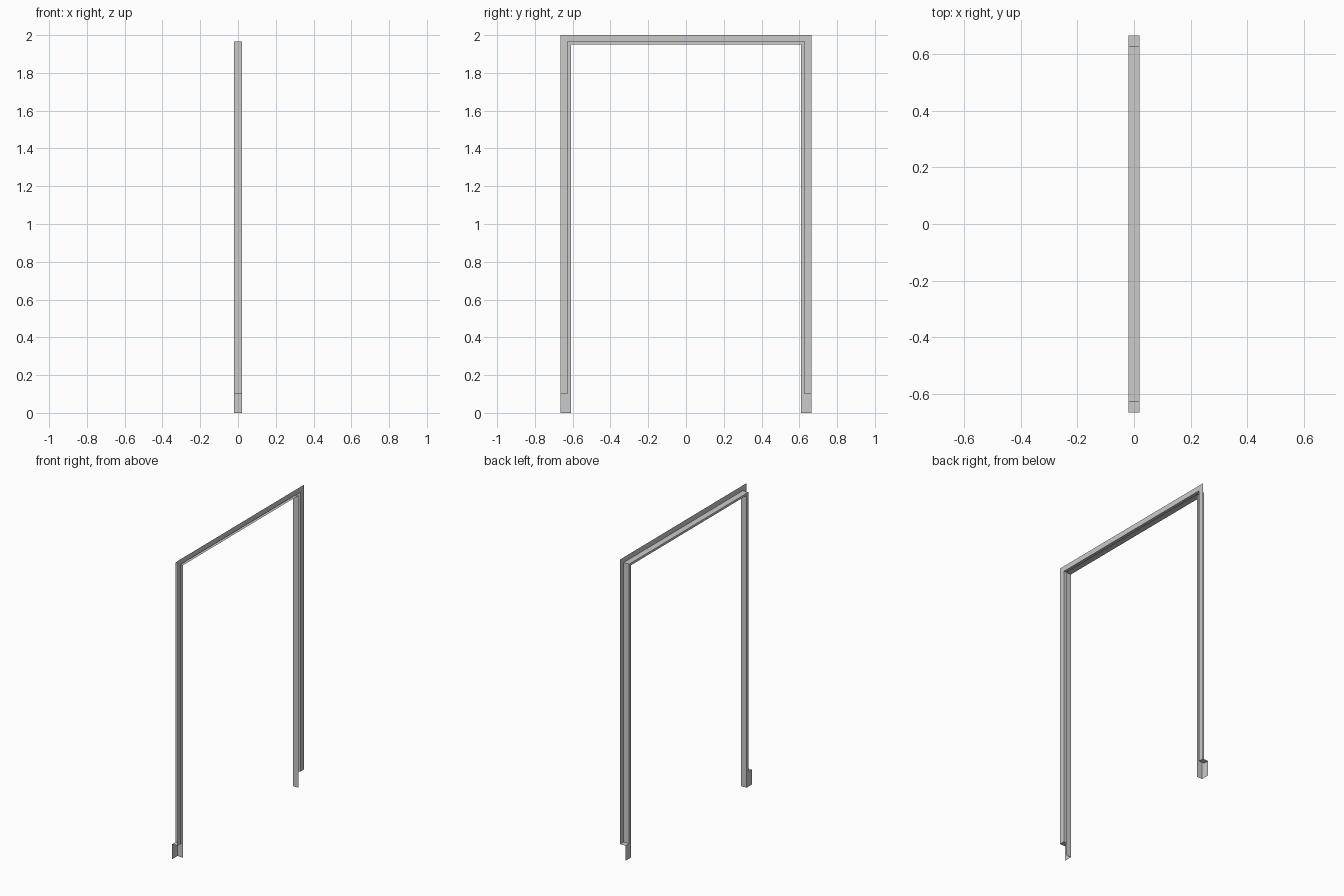
import bpy

if "Cube" in bpy.data.objects:
    bpy.data.objects.remove(bpy.data.objects["Cube"])

X = 0.02                      # half depth of the frame
OUTER, STEP, INNER = 0.665, 0.628, 0.61   # half widths
FOOT_H = 0.1


def make_object(name, faces):
    """Build a sheet object from a list of corner loops, welding shared corners."""
    verts, index, polys = [], {}, []
    for face in faces:
        poly = []
        for co in face:
            key = tuple(round(c, 5) for c in co)
            if key not in index:
                index[key] = len(verts)
                verts.append(key)
            poly.append(index[key])
        polys.append(poly)
    mesh = bpy.data.meshes.new(name)
    mesh.from_pydata(verts, [], polys)
    mesh.update()
    obj = bpy.data.objects.new(name, mesh)
    bpy.context.collection.objects.link(obj)
    return obj


# Folded sheet profile: (depth x, half width, top height)
profile = [
    (X, OUTER, 2.0),       # outer flange edge
    (X, STEP, 1.965),      # flange root
    (-X, STEP, 1.965),     # back of outer web
    (-X, INNER, 1.95),     # back of groove
    (X, INNER, 1.95),      # front of inner web
]


def arch(x, w, top):
    return [(x, -w, FOOT_H), (x, -w, top), (x, w, top), (x, w, FOOT_H)]


# Sweep the profile up one post, across the head and down the other post
faces = []
for p, q in zip(profile, profile[1:]):
    a, b = arch(*p), arch(*q)
    for i in range(3):
        faces.append([a[i], a[i + 1], b[i + 1], b[i]])
make_object("door_frame", faces)

# Feet: small ledge, wide rear plate and inner web below each post
for side, s in (("left", -1), ("right", 1)):
    o, m, n = s * OUTER, s * STEP, s * INNER
    h = FOOT_H
    foot = [
        [(X, o, h), (X, m, h), (-X, m, h), (-X, o, h)],
        [(-X, o, h), (-X, m, h), (-X, n, h), (-X, n, 0), (-X, o, 0)],
        [(-X, n, h), (X, n, h), (X, n, 0), (-X, n, 0)],
    ]
    if s < 0:
        foot = [f[::-1] for f in foot]
    make_object(side + "_foot", foot)
